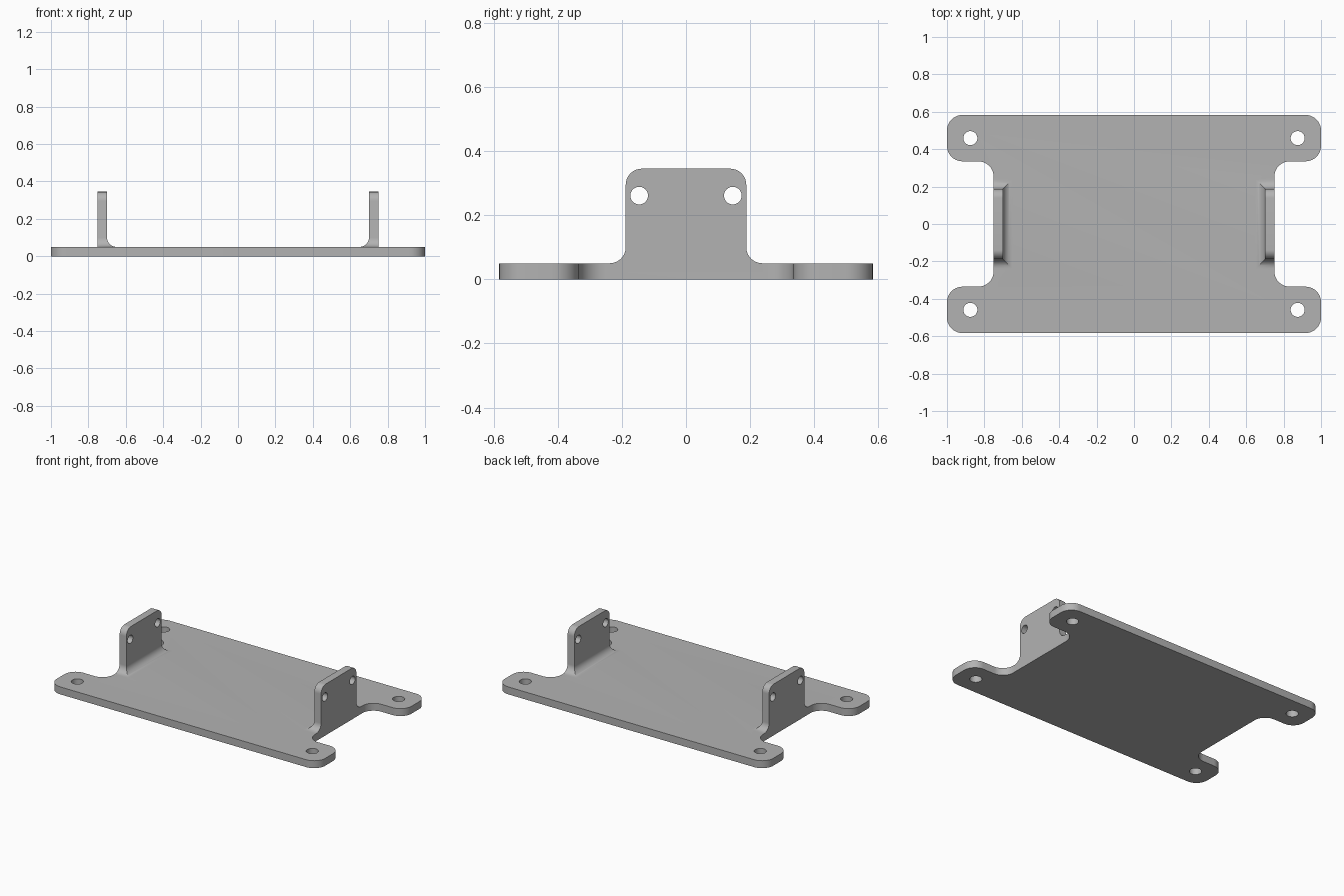
import bpy, bmesh
from math import sin, cos, pi
from mathutils import Vector

if "Cube" in bpy.data.objects:
    bpy.data.objects.remove(bpy.data.objects["Cube"])

steel = bpy.data.materials.new("grey metal")
steel.use_nodes = True
grey = (0.45, 0.45, 0.45, 1)
steel.diffuse_color = grey
steel.node_tree.nodes["Principled BSDF"].inputs["Base Color"].default_value = grey

THICK = 0.05      # sheet thickness
HALF_Y = 0.583    # half depth of the plate
EAR_Y = 0.335     # inner edge of the mounting ears
WALL_X = 0.75     # outer face of the upright flanges
WALL_Y = 0.188    # half width of the flanges
TOP = 0.345       # flange height
R = 0.083         # plate corner radius
BEND = 0.05       # flange fillet and corner radius
STEPS = 10


def finish(bm, name):
    bmesh.ops.recalc_face_normals(bm, faces=bm.faces)
    mesh = bpy.data.meshes.new(name)
    bm.to_mesh(mesh)
    bm.free()
    obj = bpy.data.objects.new(name, mesh)
    bpy.context.collection.objects.link(obj)
    mesh.materials.append(steel)
    return obj


def rounded(corners, r):
    """Outline with every right-angled corner replaced by an arc."""
    out = []
    for i, p in enumerate(corners):
        p = Vector(p)
        u = (Vector(corners[i - 1]) - p).normalized()
        v = (Vector(corners[(i + 1) % len(corners)]) - p).normalized()
        c = p + (u + v) * r
        for k in range(STEPS + 1):
            a = k / STEPS * pi / 2
            out.append(c - v * r * cos(a) - u * r * sin(a))
    return out


def make_plate():
    half = [(WALL_X, -EAR_Y), (1, -EAR_Y), (1, -HALF_Y)]
    right = half[::-1] + [(x, -y) for x, y in half]
    outline = rounded(right + [(-x, -y) for x, y in right], R)
    bm = bmesh.new()
    face = bm.faces.new([bm.verts.new((p.x, p.y, 0)) for p in outline])
    new = bmesh.ops.extrude_face_region(bm, geom=[face])["geom"]
    bmesh.ops.translate(bm, vec=(0, 0, THICK),
                        verts=[g for g in new if isinstance(g, bmesh.types.BMVert)])
    return finish(bm, "mounting_plate")


def make_flange(side, name):
    # Stack of rectangles: (height, inward spread, sideways spread)
    arc = [k / STEPS * pi / 2 for k in range(STEPS + 1)]
    levels = [(THICK / 2, BEND, BEND)]
    levels += [(THICK + BEND * (1 - cos(a)), BEND * (1 - sin(a)), BEND * (1 - sin(a)))
               for a in arc]
    levels += [(TOP - BEND + BEND * sin(a), 0, -BEND * (1 - cos(a))) for a in arc]
    bm = bmesh.new()
    rings = []
    for z, dx, dy in levels:
        xi, y = WALL_X - THICK - dx, WALL_Y + dy
        rings.append([bm.verts.new((side * px, py, z)) for px, py in
                      ((xi, -y), (WALL_X, -y), (WALL_X, y), (xi, y))])
    for low, high in zip(rings, rings[1:]):
        for i in range(4):
            j = (i + 1) % 4
            bm.faces.new((low[i], low[j], high[j], high[i]))
    bm.faces.new(rings[0])
    bm.faces.new(rings[-1])
    return finish(bm, name)


def drill(name, location, radius, sideways=False):
    bpy.ops.mesh.primitive_cylinder_add(vertices=40, radius=radius, depth=0.2,
                                        location=location,
                                        rotation=(0, pi / 2 if sideways else 0, 0))
    tool = bpy.context.object
    tool.name = name
    tool.hide_render = True
    tool.data.materials.append(steel)
    return tool


def combine(target, tool, operation):
    mod = target.modifiers.new(operation.lower(), "BOOLEAN")
    mod.operation = operation
    mod.solver = "EXACT"
    mod.object = tool
    bpy.context.view_layer.objects.active = target
    bpy.ops.object.modifier_apply(modifier=mod.name)
    bpy.data.objects.remove(tool)


# Plate with its two upright flanges
bracket = make_plate()
for side, label in ((1, "left"), (-1, "right")):
    combine(bracket, make_flange(side, label + "_flange"), "UNION")

# Bolt holes in the ears and the flanges
for sx in (1, -1):
    for sy in (1, -1):
        combine(bracket, drill("ear_hole", (sx * 0.875, sy * 0.459, 0), 0.0375), "DIFFERENCE")
        combine(bracket, drill("flange_hole", (sx * (WALL_X - THICK / 2), sy * 0.146, 0.261),
                               0.0275, True), "DIFFERENCE")

bracket.name = "mounting_bracket"
bpy.ops.object.select_all(action="DESELECT")
bracket.select_set(True)
bpy.context.view_layer.objects.active = bracket
bpy.ops.object.shade_smooth_by_angle(angle=pi / 6)
